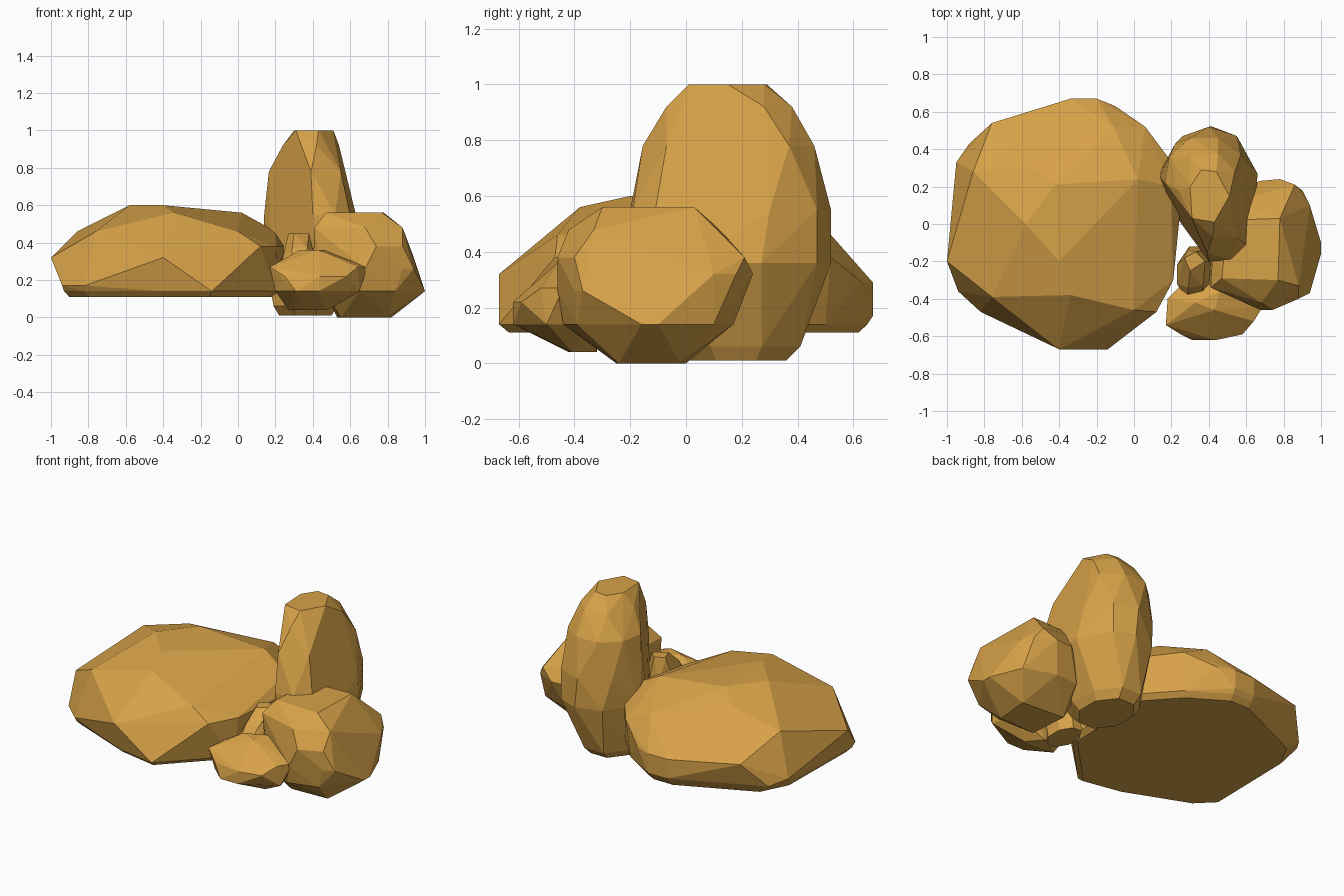
import bpy
import bmesh
import math

# Remove the default cube only
default_cube = bpy.data.objects.get("Cube")
if default_cube:
    bpy.data.objects.remove(default_cube, do_unlink=True)

# One warm sandstone colour for every rock
SANDSTONE = (0.68, 0.36, 0.065, 1.0)
sandstone = bpy.data.materials.new("ochre_sandstone")
sandstone.use_nodes = True
sandstone.diffuse_color = SANDSTONE
shader = next(node for node in sandstone.node_tree.nodes if node.type == "BSDF_PRINCIPLED")
shader.inputs["Base Color"].default_value = SANDSTONE


def chiselled_rock(name, layers):
    """Wrap a tight faceted skin around corners grouped by height."""
    bm = bmesh.new()
    for height, corners in layers:
        for x, y in corners:
            bm.verts.new((x, y, height))
    hull = bmesh.ops.convex_hull(bm, input=bm.verts[:])
    leftovers = set(hull["geom_interior"]) | set(hull["geom_unused"])
    inner_verts = [item for item in leftovers if isinstance(item, bmesh.types.BMVert)]
    bmesh.ops.delete(bm, geom=inner_verts, context="VERTS")

    # Merge almost flat neighbours into broad facets
    bmesh.ops.dissolve_limit(bm, angle_limit=math.radians(4),
                             verts=bm.verts[:], edges=bm.edges[:])
    bmesh.ops.recalc_face_normals(bm, faces=bm.faces[:])
    mesh = bpy.data.meshes.new(name)
    bm.to_mesh(mesh)
    bm.free()
    mesh.materials.append(sandstone)
    rock = bpy.data.objects.new(name, mesh)
    bpy.context.scene.collection.objects.link(rock)
    return rock


def cut_outline(left, right, front, back, chop=0.3):
    """Rectangle with its four corners chopped off."""
    dx = (right - left) * chop
    dy = (back - front) * chop
    return [(left + dx, front), (right - dx, front),
            (right, front + dy), (right, back - dy),
            (right - dx, back), (left + dx, back),
            (left, back - dy), (left, front + dy)]


def shrink(outline, factor):
    """Pull an outline towards its own middle."""
    cx = sum(x for x, y in outline) / len(outline)
    cy = sum(y for x, y in outline) / len(outline)
    return [(cx + (x - cx) * factor, cy + (y - cy) * factor) for x, y in outline]


# Broad slab: flat underside, bulging waist and gently sloping crown
slab_foot = [(-.93, -.34), (-.82, -.45), (-.4, -.62), (-.14, -.67), (.2, -.32),
             (.22, .3), (.04, .5), (-.2, .65), (-.34, .65), (-.83, .43), (-.92, .25)]
chiselled_rock("broad_slab_rock", [
    (.11, shrink(slab_foot, .95)),
    (.14, slab_foot),
    (.17, [(-.82, -.47), (-.94, -.36), (-.88, .43), (-.2, .67), (-.34, .67)]),
    (.2, [(-.95, .33)]),
    (.29, [(-.34, .67), (-.2, .67), (-.1, .63)]),
    (.32, [(-1, -.2), (-.76, .54), (-.4, -.67)]),
    (.38, [(.12, -.47), (.21, -.3), (.25, .1), (.18, .36), (.06, .52)]),
    (.46, [(-.76, -.39), (0, -.46), (.2, .2), (-.11, .52), (-.86, .28)]),
    (.54, [(-.56, .31)]),
    (.56, [(-.34, -.38), (.02, .24)]),
    (.6, [(-.42, .21), (-.58, 0), (-.43, -.05), (-.4, -.2)]),
])

# Upright rock: narrow foot, wide waist, broad flat face towards the boulder
chiselled_rock("tall_upright_rock", [
    (.01, cut_outline(.22, .5, 0, .36)),
    (.06, cut_outline(.19, .53, -.05, .41)),
    (.36, [(.14, .28), (.25, .06), (.41, -.18), (.54, -.19), (.65, .03),
           (.66, .27), (.55, .47), (.42, .52), (.26, .47)]),
    (.55, [(.14, .25), (.4, -.2), (.52, -.19), (.6, -.11),
           (.63, .3), (.55, .47), (.4, .52), (.22, .43)]),
    (.78, [(.165, .22), (.39, -.155), (.55, -.07),
           (.57, .37), (.45, .46), (.3, .46), (.19, .36)]),
    (.92, [(.24, .18), (.42, -.07), (.54, .28), (.45, .38), (.3, .36)]),
    (1, [(.31, .03), (.43, .01), (.51, .15), (.44, .28), (.36, .29), (.3, .2)]),
])

# Boulder on the model's left, with a flat top and a large sloping side
chiselled_rock("side_boulder", [
    (0, [(.55, -.25), (.8, -.24), (.82, -.02), (.53, 0)]),
    (.14, [(.65, -.44), (.84, -.39), (1, -.16), (1, -.1), (.92, .1), (.72, .17),
           (.57, .16), (.46, -.34)]),
    (.26, [(.68, -.46), (.88, -.4), (.94, -.37), (.4, -.3), (.42, .1)]),
    (.32, [(.94, .1), (.9, .18), (.78, .24), (.67, .23)]),
    (.38, [(.74, -.46), (.88, -.4), (.86, .21)]),
    (.48, [(.68, -.42), (.41, -.34), (.88, -.33), (.43, 0), (.54, .12)]),
    (.56, [(.47, -.29), (.77, -.3), (.78, .03), (.5, .02)]),
])

# Low rock lying in front
chiselled_rock("low_front_rock", [
    (.04, [(.36, -.42), (.48, -.41), (.27, -.4), (.4, -.32)]),
    (.14, [(.2, -.52), (.31, -.62), (.43, -.62), (.65, -.5), (.6, -.34), (.2, -.4)]),
    (.22, [(.25, -.59), (.44, -.62), (.58, -.59)]),
    (.27, [(.17, -.54), (.18, -.4), (.64, -.52), (.69, -.44), (.3, -.28), (.55, -.28)]),
    (.36, [(.33, -.42), (.43, -.46), (.46, -.36)]),
])

# Small pebble wedged between the others
chiselled_rock("wedged_pebble", [
    (.05, cut_outline(.25, .4, -.36, -.12)),
    (.28, cut_outline(.23, .42, -.4, -.14)),
    (.37, [(.25, -.24), (.29, -.34), (.37, -.33), (.4, -.2)]),
    (.45, [(.27, -.18), (.3, -.25), (.38, -.2), (.33, -.15)]),
])
